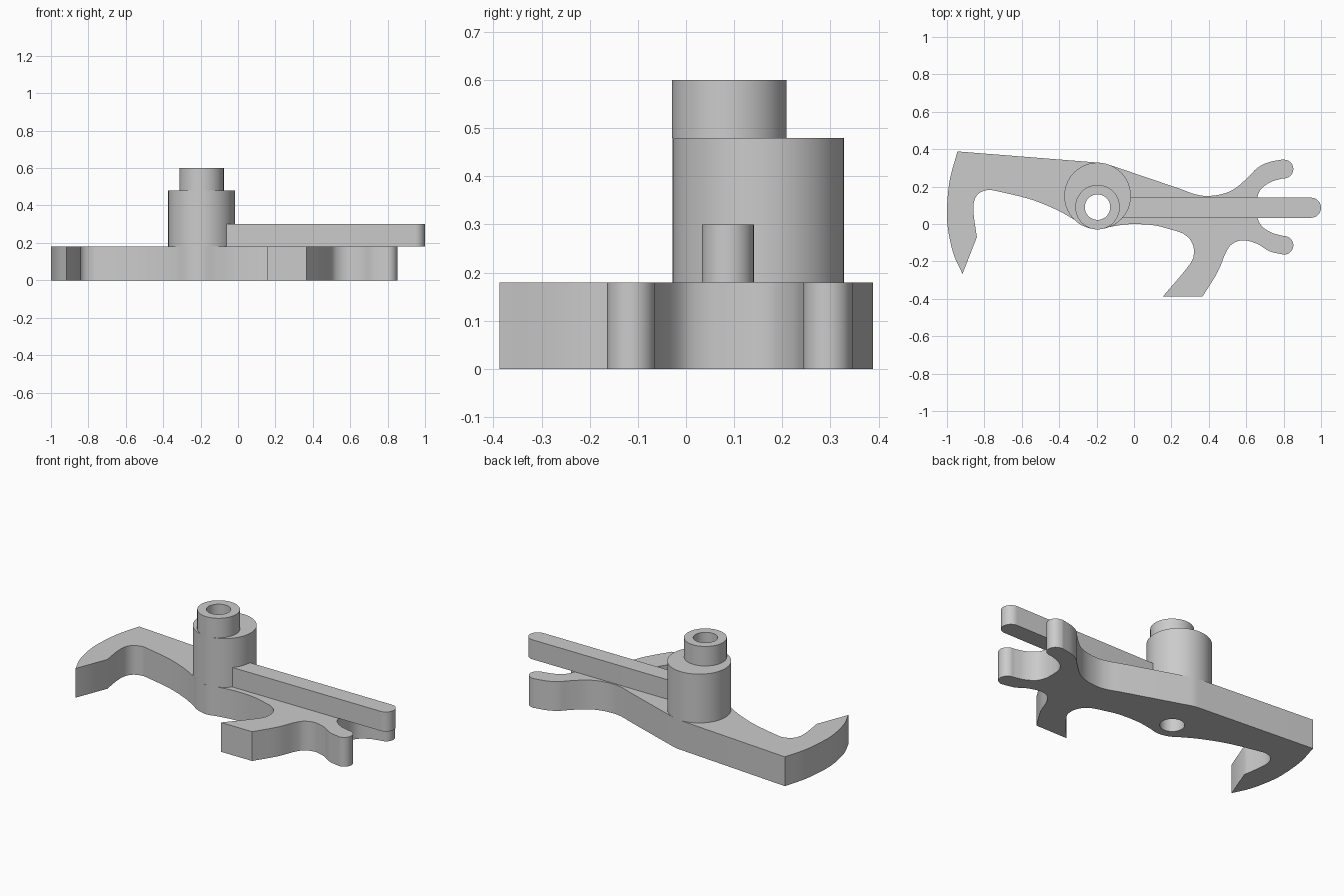
import bpy
import bmesh
import math
from mathutils import Vector
from mathutils.geometry import interpolate_bezier

cube = bpy.data.objects.get("Cube")
if cube:
    bpy.data.objects.remove(cube, do_unlink=True)

GREY = (0.6, 0.6, 0.6, 1)
grey = bpy.data.materials.new("plain grey")
grey.use_nodes = True
grey.diffuse_color = GREY
grey.node_tree.nodes["Principled BSDF"].inputs["Base Color"].default_value = GREY

PLATE_TOP = 0.18
AXIS_Y = 0.09        # centre line of the bore, bar and fork
BORE = (-0.195, AXIS_Y)


def spline(points, steps=6):
    """Smooth run through the points, with sharp ends."""
    p = [Vector((x, y, 0)) for x, y in points]
    p = [p[0] * 2 - p[1]] + p + [p[-1] * 2 - p[-2]]
    out = []
    for a, b, c, d in zip(p, p[1:], p[2:], p[3:]):
        out += interpolate_bezier(b, b + (c - a) / 6, c - (d - b) / 6, c, steps + 1)[:-1]
    return [(v.x, v.y) for v in out] + [tuple(points[-1])]


def arc(centre, radius, start, end, steps=16):
    angles = [math.radians(start + (end - start) * i / steps) for i in range(steps + 1)]
    return [(centre[0] + radius * math.cos(a), centre[1] + radius * math.sin(a)) for a in angles]


def flip(points):
    """Mirror a run across the centre line, keeping the outline direction."""
    return [(x, 2 * AXIS_Y - y) for x, y in reversed(points)]


def prism(name, outline, bottom, top):
    """Extrude a closed outline upward."""
    bm = bmesh.new()
    face = bm.faces.new([bm.verts.new((x, y, bottom)) for x, y in outline])
    extruded = bmesh.ops.extrude_face_region(bm, geom=[face])["geom"]
    moved = [g for g in extruded if isinstance(g, bmesh.types.BMVert)]
    bmesh.ops.translate(bm, verts=moved, vec=(0, 0, top - bottom))
    bmesh.ops.remove_doubles(bm, verts=bm.verts, dist=0.0005)
    bmesh.ops.recalc_face_normals(bm, faces=bm.faces)
    mesh = bpy.data.meshes.new(name)
    bm.to_mesh(mesh)
    bm.free()
    mesh.materials.append(grey)
    obj = bpy.data.objects.new(name, mesh)
    bpy.context.collection.objects.link(obj)
    return obj


def disc(centre, radius):
    return arc(centre, radius, 0, 360, 64)[:-1]


# Plate outline, clockwise from the upper corner of the hook
hub_arc = arc((-0.195, 0.15), 0.178, 86, 69, 4)
neck = spline([(0.25, 0.187), (0.32, 0.161), (0.388, 0.15), (0.47, 0.16), (0.54, 0.19),
               (0.61, 0.25), (0.66, 0.3), (0.72, 0.33), (0.80, 0.346)])
fingertip = arc((0.802, 0.294), 0.05, 85, -95)
notch = spline([(0.798, 0.244), (0.735, 0.226), (0.682, 0.19), (0.66, 0.145), (0.655, AXIS_Y)])
fork = fingertip + notch[1:] + flip(notch)[1:] + flip(fingertip)[1:]
spur_front = spline([(0.797, -0.163), (0.725, -0.146), (0.66, -0.107), (0.585, -0.087),
                     (0.525, -0.107), (0.49, -0.155), (0.447, -0.257), (0.367, -0.387)])
spur_back = spline([(0.155, -0.387), (0.295, -0.22), (0.32, -0.155), (0.308, -0.096),
                    (0.265, -0.053), (0.195, -0.029), (0.1, -0.006), (-0.024, -0.001),
                    (-0.12, -0.014), (-0.195, -0.029), (-0.265, -0.012), (-0.334, 0.032),
                    (-0.425, 0.081), (-0.56, 0.134), (-0.74, 0.177), (-0.785, 0.181),
                    (-0.83, 0.163), (-0.855, 0.12), (-0.857, 0.05), (-0.84, -0.07)])
hook_back = spline([(-0.917, -0.267), (-0.965, -0.16), (-0.994, -0.03), (-1.0, 0.08),
                    (-0.985, 0.235), (-0.944, 0.388)])
plate = prism("lever_plate", hub_arc + neck + fork + spur_front + spur_back + hook_back,
              0, PLATE_TOP)

# Post with its offset collar, and the round-ended bar
post = prism("post", disc((-0.195, 0.15), 0.178), PLATE_TOP, 0.48)
collar = prism("collar", disc(BORE, 0.119), 0.48, 0.6)
bar_end = arc((0.946, AXIS_Y - 0.003), 0.054, -90, 90)
bar = prism("pointer_bar", bar_end + [(-0.1, bar_end[-1][1]), (-0.1, bar_end[0][1])],
            PLATE_TOP, 0.3)

# Bore through plate, post and collar
cutter = prism("bore_cutter", disc(BORE, 0.068), -0.1, 0.7)
for part in (plate, post, collar):
    cut = part.modifiers.new("bore", "BOOLEAN")
    cut.operation = "DIFFERENCE"
    cut.solver = "EXACT"
    cut.object = cutter
    bpy.context.view_layer.objects.active = part
    bpy.ops.object.modifier_apply(modifier=cut.name)
bpy.data.objects.remove(cutter, do_unlink=True)

# Smooth curved walls, keep rims sharp
bpy.ops.object.select_all(action="DESELECT")
for part in (plate, post, collar, bar):
    part.select_set(True)
bpy.context.view_layer.objects.active = plate
bpy.ops.object.shade_smooth_by_angle(angle=math.radians(30))
